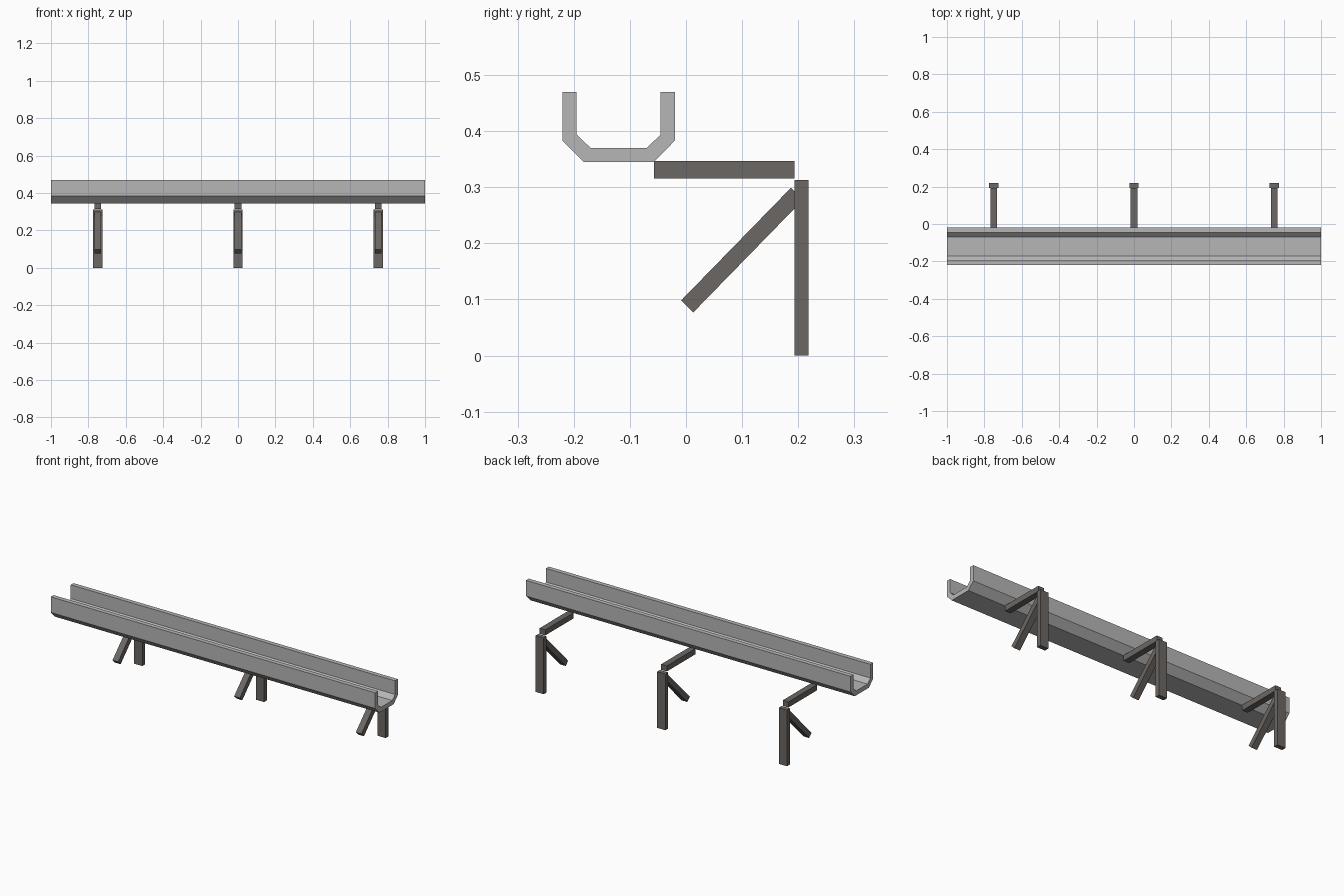
import bpy, bmesh, math
from mathutils import Matrix, Vector

if "Cube" in bpy.data.objects:
    bpy.data.objects.remove(bpy.data.objects["Cube"])


def material(name, rgb):
    m = bpy.data.materials.new(name)
    m.diffuse_color = (*rgb, 1)
    m.use_nodes = True
    m.node_tree.nodes["Principled BSDF"].inputs["Base Color"].default_value = m.diffuse_color
    return m


metal = material("light_grey", (0.47, 0.47, 0.47))
wood = material("dark_brown_grey", (0.15, 0.135, 0.125))


def extrude_profile(name, points, x, width, mat):
    """Extrude a (y, z) outline along x, centred on the given x."""
    bm = bmesh.new()
    verts = [bm.verts.new((x - width / 2, y, z)) for y, z in points]
    face = bm.faces.new(verts)
    new = bmesh.ops.extrude_face_region(bm, geom=[face])["geom"]
    moved = [g for g in new if isinstance(g, bmesh.types.BMVert)]
    bmesh.ops.translate(bm, verts=moved, vec=(width, 0, 0))
    bmesh.ops.recalc_face_normals(bm, faces=bm.faces)
    mesh = bpy.data.meshes.new(name)
    bm.to_mesh(mesh)
    bm.free()
    mesh.materials.append(mat)
    obj = bpy.data.objects.new(name, mesh)
    bpy.context.collection.objects.link(obj)
    return obj


def rect(y0, y1, z0, z1):
    return [(y0, z0), (y1, z0), (y1, z1), (y0, z1)]


# Open trough with chamfered lower corners
C = -0.12
outer = [(0.10, 0.47), (0.10, 0.383), (0.0625, 0.345)]
inner = [(0.075, 0.47), (0.075, 0.394), (0.05, 0.37)]
profile = [(C - y, z) for y, z in outer] + [(C + y, z) for y, z in reversed(outer)]
profile += [(C + y, z) for y, z in inner] + [(C - y, z) for y, z in reversed(inner)]
extrude_profile("trough", profile, 0, 2.0, metal)

# Slanted brace outline: its upper end is buried in the post
start, end, half = Vector((0.002, 0.0875)), Vector((0.198, 0.2885)), 0.0152
d = (end - start).normalized()
n = Vector((-d.y, d.x)) * half
brace = [tuple(p) for p in (start - n, end - n, end + n, start + n)]

# Three supports, each a post, an arm and a brace
for side, x in (("left", -0.75), ("middle", 0), ("right", 0.75)):
    extrude_profile(f"post_{side}", rect(0.193, 0.218, 0, 0.313), x, 0.05, wood)
    extrude_profile(f"arm_{side}", rect(-0.057, 0.193, 0.316, 0.347), x, 0.035, wood)
    extrude_profile(f"brace_{side}", brace, x, 0.035, wood)
